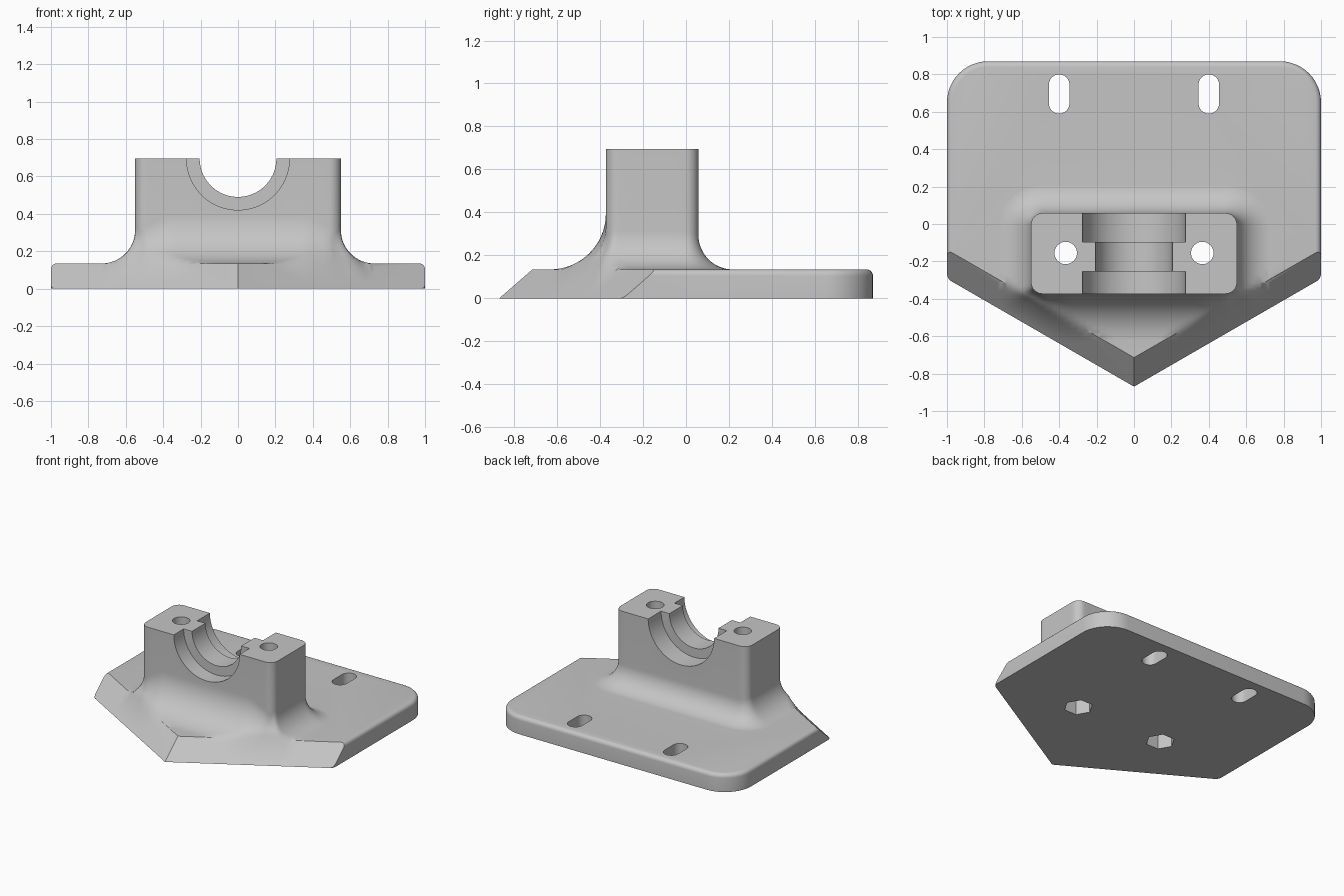
import bpy, bmesh, math
from mathutils import Vector

if "Cube" in bpy.data.objects:
    bpy.data.objects.remove(bpy.data.objects["Cube"])

TOP = 0.135      # plate thickness
TIP = -0.87      # front point of the plate
K = 0.577        # slope of the pointed front edges
RAMP = 0.87      # steepness of the front bevel
HEAD = 0.695     # top of the bearing block

grey = bpy.data.materials.new("grey")
grey.diffuse_color = (0.56, 0.56, 0.56, 1)
grey.use_nodes = True
grey.node_tree.nodes["Principled BSDF"].inputs["Base Color"].default_value = grey.diffuse_color


def to_object(name, bm):
    bmesh.ops.recalc_face_normals(bm, faces=bm.faces)
    me = bpy.data.meshes.new(name)
    bm.to_mesh(me)
    bm.free()
    ob = bpy.data.objects.new(name, me)
    me.materials.append(grey)
    bpy.context.collection.objects.link(ob)
    return ob


def loft(rings):
    bm = bmesh.new()
    vs = [[bm.verts.new(p) for p in ring] for ring in rings]
    n = len(vs[0])
    for a, b in zip(vs, vs[1:]):
        for i in range(n):
            j = (i + 1) % n
            bm.faces.new((a[i], a[j], b[j], b[i]))
    bm.faces.new(vs[0][::-1])
    bm.faces.new(vs[-1])
    return bm


def boolean(ob, other, operation):
    m = ob.modifiers.new("join_or_cut", 'BOOLEAN')
    m.operation, m.solver, m.object = operation, 'EXACT', other
    bpy.context.view_layer.objects.active = ob
    bpy.ops.object.modifier_apply(modifier=m.name)
    bpy.data.objects.remove(other, do_unlink=True)


def arc(cx, cy, r, a0, a1, steps):
    for i in range(steps + 1):
        a = math.radians(a0 + (a1 - a0) * i / steps)
        yield Vector((cx + r * math.cos(a), cy + r * math.sin(a)))


def circle(x, y, r, sides, turn=0):
    return list(arc(x, y, r, turn, turn + 360, sides))[:-1]


# bearing block with a flared foot that blends into the plate
def ground(p):
    return min(TOP, RAMP * (p.y - TIP - K * abs(p.x))) - 0.0005


X, Y0, Y1, R = 0.55, -0.373, 0.058, 0.06
outline = []
corners = [(X - R, Y0 + R, -90), (X - R, Y1 - R, 0), (R - X, Y1 - R, 90), (R - X, Y0 + R, 180)]
for k, (cx, cy, a0) in enumerate(corners):
    pts = list(arc(cx, cy, R, a0, a0 + 90, 8))
    outline += [(p, (p - Vector((cx, cy))).normalized()) for p in pts]
    nx, ny, na = corners[(k + 1) % 4]
    start, end = pts[-1], next(arc(nx, ny, R, na, na + 90, 1))
    normal = outline[-1][1]
    steps = 8 if k % 2 == 0 else 28
    outline += [(start.lerp(end, i / steps), normal) for i in range(1, steps)]


def flare(p, n):
    r = 0.18 * n.x ** 2 + (0.26 if n.y < 0 else 0.16) * n.y ** 2
    side = 1 if p.x >= 0 else -1
    fall = K * side * n.x - n.y
    if fall > 1e-4:     # stay inside the pointed front
        r = min(r, 0.92 * (p.y - TIP - K * abs(p.x)) / fall)
    return r


rings = [[(p.x, p.y, 0.03) for p, n in outline]]
for i in range(17):
    a = math.pi / 2 * (1 - i / 16)
    ring = []
    for p, n in outline:
        r = flare(p, n)
        q = p + n * r * (1 - math.cos(a))
        ring.append((q.x, q.y, ground(q) + r * (1 - math.sin(a))))
    rings.append(ring)
rings.append([(p.x, p.y, HEAD) for p, n in outline])
block = to_object("block", loft(rings))

# half-round bearing seat with a wider recess at each end, as one stepped cutter
steps = ((0.275, -0.6), (0.275, -0.255), (0.205, -0.255),
         (0.205, -0.095), (0.275, -0.095), (0.275, 0.4))
seat = loft([[(p.x, y, p.y) for p in circle(0, HEAD + 0.0007, r, 64, 2.8125)] for r, y in steps])
boolean(block, to_object("cutter", seat), 'DIFFERENCE')


# base plate: pointed front, rounded back corners, rounded top rim
def plate_ring(inset, z):
    half = list(arc(0.95, -0.264, 0.05 - inset, -60, 0, 5))
    half += list(arc(0.78, 0.65, 0.22 - inset, 0, 90, 12))
    pts = [Vector((0, TIP + inset * 1.155))] + half
    pts += [Vector((-p.x, p.y)) for p in reversed(half)]
    return [(p.x, p.y, z) for p in pts]


rim = 0.03
rings = [plate_ring(0, 0)]
for i in range(6):
    a = math.pi / 2 * i / 5
    rings.append(plate_ring(rim * (1 - math.cos(a)), TOP - rim + rim * math.sin(a)))
bm = loft(rings)
# bevel both front edges
for s in (1, -1):
    bmesh.ops.bisect_plane(bm, geom=bm.verts[:] + bm.edges[:] + bm.faces[:], dist=1e-5,
                           plane_co=(0, TIP + 0.0005, 0),
                           plane_no=Vector((s * RAMP * K, -RAMP, 1)).normalized(),
                           clear_outer=True)
    bmesh.ops.holes_fill(bm, edges=[e for e in bm.edges if e.is_boundary], sides=0)
body = to_object("bearing_mount", bm)
boolean(body, block, 'UNION')


# vertical cutters
def cut(profile, z0, z1):
    bm = loft([[(p.x, p.y, z) for p in profile] for z in (z0, z1)])
    boolean(body, to_object("cutter", bm), 'DIFFERENCE')


for s in (1, -1):
    # screw hole and hexagonal nut pocket
    cut(circle(s * 0.365, -0.155, 0.06, 32), 0.2, 0.9)
    cut(circle(s * 0.365, -0.155, 0.1, 6), -0.1, 0.35)
    # mounting slot
    cut(list(arc(s * 0.4, 0.745, 0.055, 0, 180, 12))
        + list(arc(s * 0.4, 0.645, 0.055, 180, 360, 12)), -0.1, 0.3)

# smooth curves, crisp edges
bpy.ops.object.select_all(action='DESELECT')
body.select_set(True)
bpy.context.view_layer.objects.active = body
bpy.ops.object.shade_smooth_by_angle(angle=math.radians(30))
